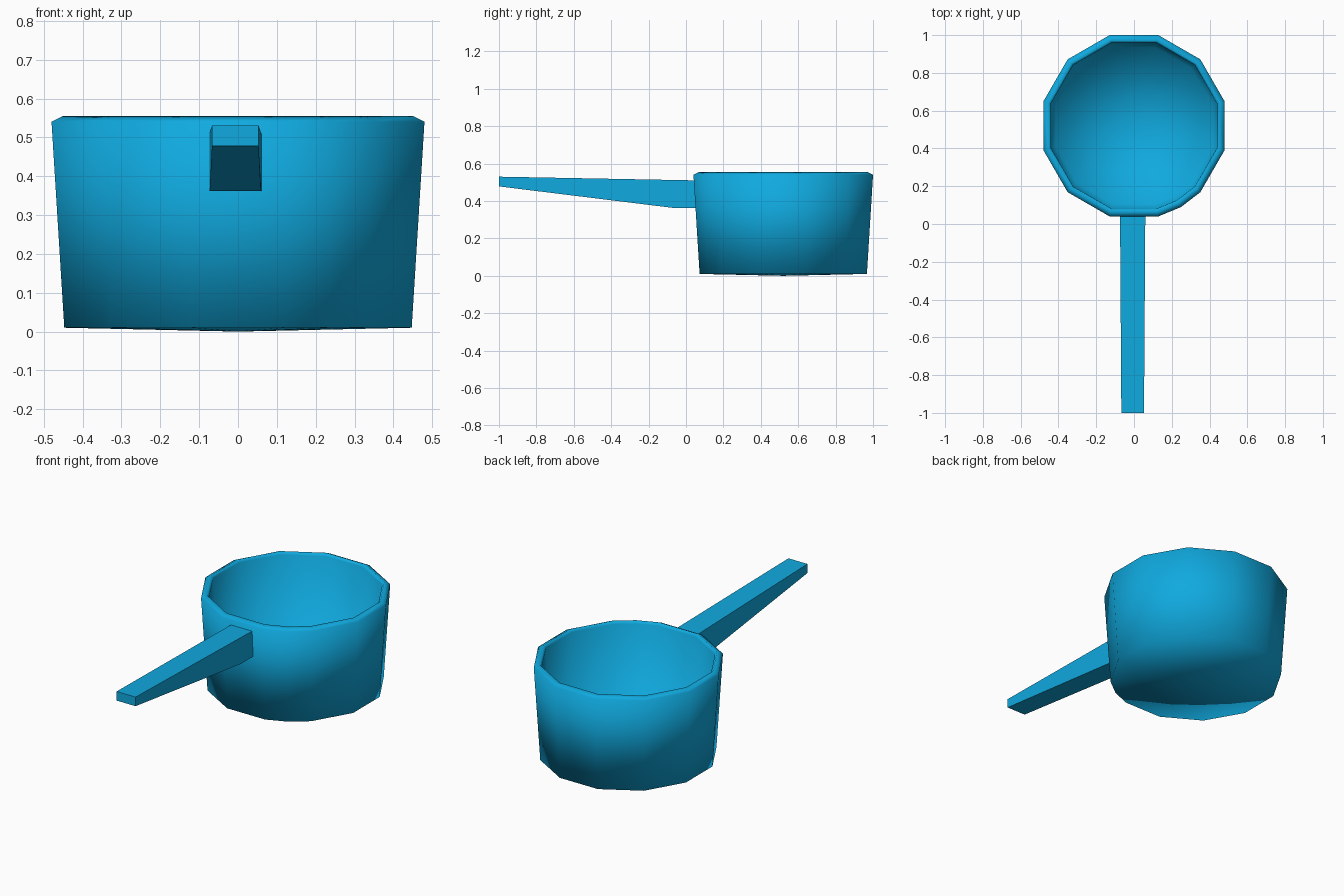
import bpy, bmesh, math

cube = bpy.data.objects.get("Cube")
if cube:
    bpy.data.objects.remove(cube, do_unlink=True)

blue = bpy.data.materials.new("bright_blue")
blue.use_nodes = True
color = (0.005, 0.40, 0.74, 1)
blue.diffuse_color = color
blue.node_tree.nodes["Principled BSDF"].inputs["Base Color"].default_value = color


def finish(name, bm, smooth):
    bmesh.ops.recalc_face_normals(bm, faces=bm.faces)
    mesh = bpy.data.meshes.new(name)
    for face in bm.faces:
        face.smooth = smooth
    bm.to_mesh(mesh)
    bm.free()
    mesh.materials.append(blue)
    obj = bpy.data.objects.new(name, mesh)
    bpy.context.collection.objects.link(obj)
    return obj


def bridge(bm, a, b):
    n = len(a)
    for i in range(n):
        j = (i + 1) % n
        bm.faces.new((a[i], a[j], b[j], b[i]))


def fan(bm, ring, center):
    for i in range(len(ring)):
        bm.faces.new((ring[i], ring[(i + 1) % len(ring)], center))


# Pan: twelve-sided tapered wall with one extra corner beside the handle
CENTER_Y = 0.52
angles = sorted([15 + 30 * k for k in range(12)] + [300])
# radius and height: outer base, outer lip, lip top, inner lip, inner floor
profile = [(0.463, 0.01), (0.497, 0.54), (0.466, 0.555), (0.455, 0.54), (0.43, 0.03)]
bm = bmesh.new()
rings = []
for r, z in profile:
    rings.append([bm.verts.new((r * math.cos(math.radians(a)),
                                CENTER_Y + r * math.sin(math.radians(a)), z))
                  for a in angles])
for lower, upper in zip(rings, rings[1:]):
    bridge(bm, lower, upper)
# Slightly bulging underside and inner floor
fan(bm, rings[0], bm.verts.new((0, CENTER_Y, 0)))
fan(bm, rings[-1], bm.verts.new((0, CENTER_Y, 0.02)))
finish("pan_bowl", bm, True)

# Handle: side outline swept across its width, thinning toward the free end
# y, z, half width
outline = [(-1.0, 0.53, 0.06), (-1.0, 0.478, 0.06), (-0.06, 0.362, 0.066),
           (0.06, 0.362, 0.067), (0.06, 0.51, 0.067)]
bm = bmesh.new()
sides = [[bm.verts.new((-0.007 + s * w, y, z)) for y, z, w in outline] for s in (-1, 1)]
bridge(bm, *sides)
for side in sides:
    bm.faces.new(side)
finish("handle", bm, False)
